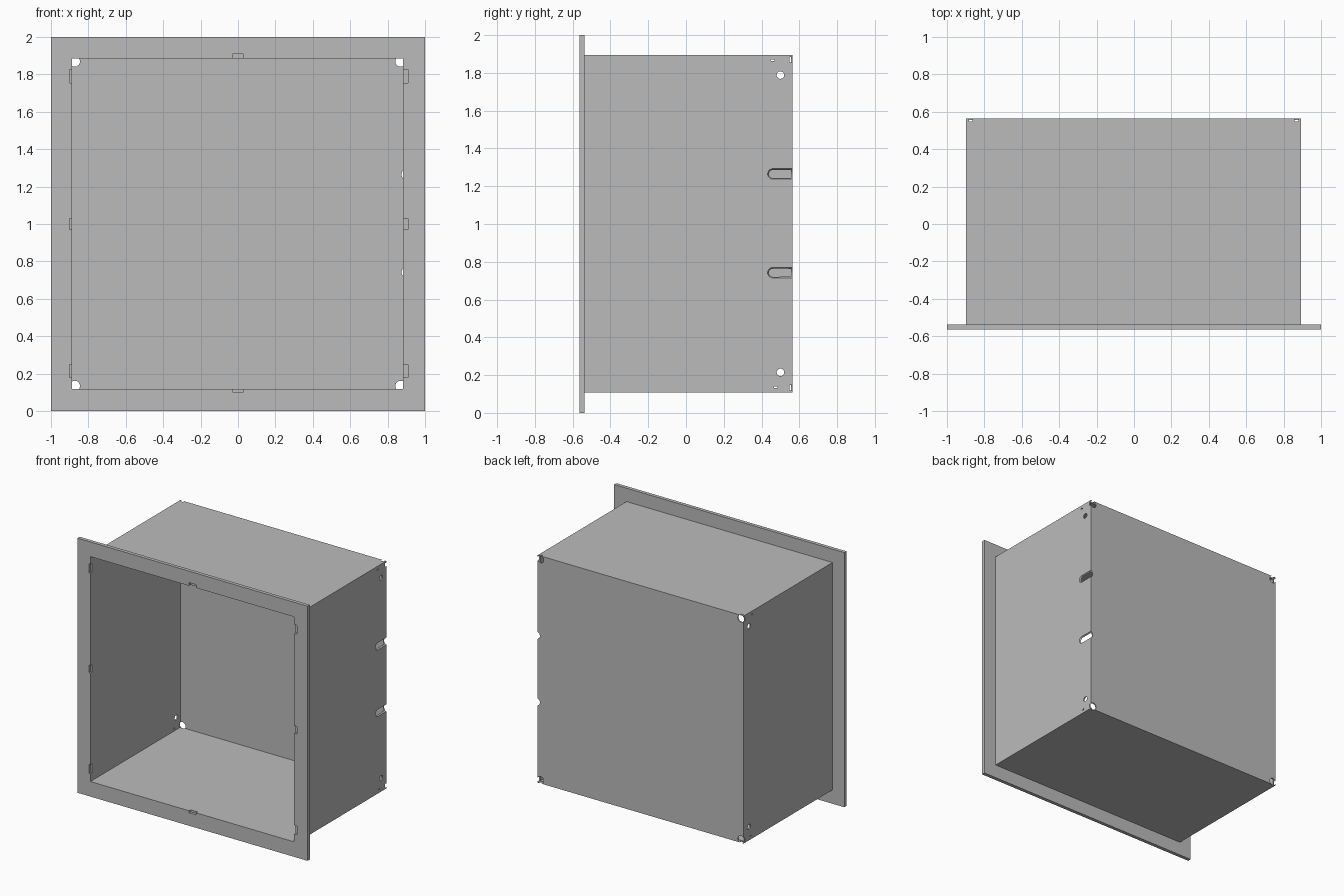
import bpy
import math
from mathutils import Vector

old = bpy.data.objects.get("Cube")
if old:
    bpy.data.objects.remove(old, do_unlink=True)

GREY = (0.5, 0.5, 0.5, 1)
mat = bpy.data.materials.new("painted grey")
mat.use_nodes = True
mat.diffuse_color = GREY
mat.node_tree.nodes["Principled BSDF"].inputs["Base Color"].default_value = GREY

# Outer box limits, wall thickness and flange depth
X0, X1, Z0, Z1 = -0.897, 0.893, 0.108, 1.895
WALL = 0.01
FRONT, SEAT, BACK = -0.565, -0.537, 0.565
CX, CZ = (X0 + X1) / 2, (Z0 + Z1) / 2


def block(name, lo, hi):
    """Axis-aligned box between two corners."""
    lo, hi = Vector(lo), Vector(hi)
    bpy.ops.mesh.primitive_cube_add(size=1, location=(lo + hi) / 2)
    ob = bpy.context.object
    ob.name = name
    ob.scale = hi - lo
    bpy.ops.object.transform_apply(location=True, rotation=True, scale=True)
    ob.data.materials.append(mat)
    return ob


def rod(name, centre, radius, length, axis):
    """Cylinder along x or y."""
    turn = (0, math.pi / 2, 0) if axis == "x" else (math.pi / 2, 0, 0)
    bpy.ops.mesh.primitive_cylinder_add(vertices=32, radius=radius, depth=length,
                                        location=centre, rotation=turn)
    bpy.context.object.name = name
    bpy.context.object.data.materials.append(mat)
    return bpy.context.object


def cut(target, cutter):
    """Subtract the cutter, then remove it."""
    cutter.hide_render = True
    mod = target.modifiers.new("cut", "BOOLEAN")
    mod.operation = "DIFFERENCE"
    mod.solver = "EXACT"
    mod.object = cutter
    bpy.context.view_layer.objects.active = target
    bpy.ops.object.modifier_apply(modifier=mod.name)
    bpy.data.objects.remove(cutter, do_unlink=True)


# Open-fronted housing
housing = block("housing", (X0, SEAT, Z0), (X1, BACK, Z1))
cut(housing, block("cavity", (X0 + WALL, SEAT - 0.1, Z0 + WALL),
                   (X1 - WALL, BACK - WALL, Z1 - WALL)))

# Mounting flange around the opening
flange = block("flange", (-1, FRONT, 0), (1, SEAT, 2))
cut(flange, block("opening", (X0 + WALL, FRONT - 0.1, Z0 + WALL),
                  (X1 - WALL, SEAT + 0.1, Z1 - WALL)))

# Shallow latch recesses along the opening
RECESS = FRONT + 0.02
for z, half in ((0.215, 0.035), (1.0, 0.03), (1.79, 0.035)):
    cut(flange, block("left_recess", (X1 - 0.05, FRONT - 0.1, z - half),
                      (X1 + 0.015, RECESS, z + half)))
    cut(flange, block("right_recess", (X0 - 0.004, FRONT - 0.1, z - half),
                      (X0 + 0.05, RECESS, z + half)))
for lo, hi in ((Z0 - 0.006, Z0 + 0.05), (Z1 - 0.05, Z1 + 0.015)):
    cut(flange, block("edge_recess", (-0.03, FRONT - 0.1, lo), (0.03, RECESS, hi)))

# Back corner holes, side wall holes and tiny side slots
for sz in (-1, 1):
    for sx in (-1, 1):
        x = CX + sx * ((X1 - X0) / 2 - 0.024)
        z = CZ + sz * ((Z1 - Z0) / 2 - 0.026)
        cut(housing, rod("corner_hole", (x, BACK, z), 0.028, 0.034, "y"))
        wall_x = CX + sx * (X1 - X0) / 2
        cut(housing, rod("side_hole", (wall_x, 0.5, CZ + sz * 0.787), 0.02, 0.06, "x"))
        y = 0.468 - sz * 0.008
        z = CZ + sz * 0.866
        cut(housing, block("tiny_slot", (wall_x - 0.03, y - 0.009, z - 0.004),
                           (wall_x + 0.03, y + 0.009, z + 0.004)))

# Two round-ended cable grooves on the left wall, open at the back
for z in (0.742, 1.265):
    groove = rod("groove", (X1 + 0.011, 0.56, z), 0.03, 0.2, "y")
    # round the inner end by pulling the front ring into a dome
    bpy.ops.object.transform_apply(location=True, rotation=True, scale=True)
    bpy.data.objects.remove(groove, do_unlink=True)
    bpy.ops.mesh.primitive_uv_sphere_add(segments=32, ring_count=16, radius=0.03,
                                         location=(X1 + 0.011, 0.46, z),
                                         rotation=(math.pi / 2, 0, 0))
    groove = bpy.context.object
    groove.name = "groove"
    bpy.ops.object.transform_apply(location=True, rotation=True, scale=True)
    groove.data.materials.append(mat)
    # stretch the rear half out through the back
    for v in groove.data.vertices:
        if v.co.y > 0.461:
            v.co.y += 0.2
    cut(housing, groove)

# Keep hard edges, smooth the round cuts
for ob in (housing, flange):
    bpy.ops.object.select_all(action="DESELECT")
    ob.select_set(True)
    bpy.context.view_layer.objects.active = ob
    bpy.ops.object.shade_smooth_by_angle(angle=math.radians(30))
